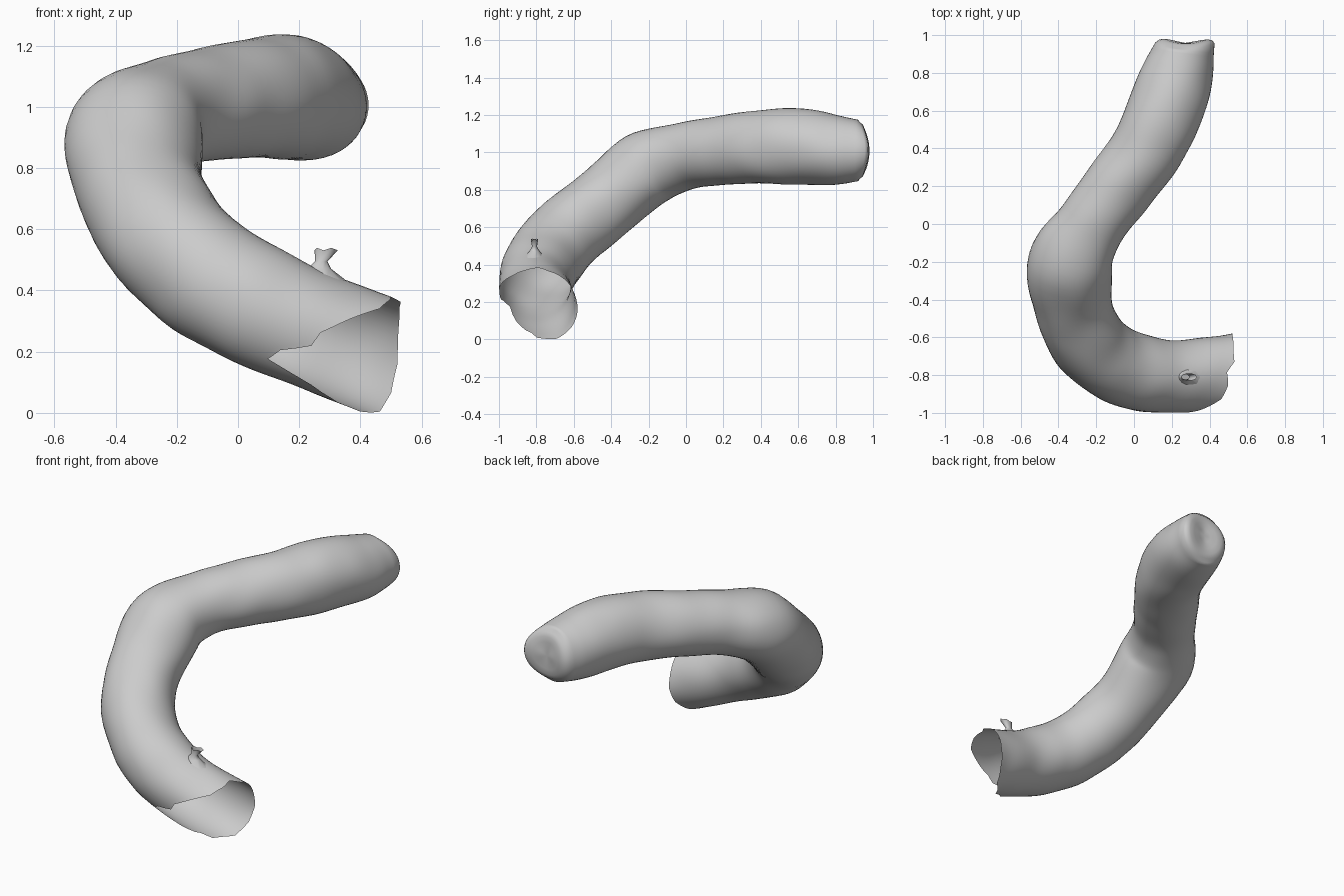
import bpy, bmesh, math
from mathutils import Vector, noise

if "Cube" in bpy.data.objects:
    bpy.data.objects.remove(bpy.data.objects["Cube"])

# Centre line from the closed end to the torn end: x, y, z, radius
PATH = [Vector(p) for p in [
    (0.262, 0.92, 1.01, 0.164), (0.232, 0.80, 1.012, 0.187), (0.165, 0.60, 1.03, 0.203),
    (0.07, 0.40, 1.028, 0.195), (-0.075, 0.20, 1.01, 0.186), (-0.225, 0.0, 0.98, 0.18),
    (-0.33, -0.20, 0.915, 0.203), (-0.324, -0.42, 0.745, 0.197), (-0.25, -0.61, 0.59, 0.203),
    (-0.13, -0.72, 0.468, 0.203), (0.02, -0.785, 0.374, 0.202), (0.20, -0.808, 0.285, 0.19),
    (0.45, -0.79, 0.195, 0.197), (0.60, -0.77, 0.145, 0.20)]]
# Torn rim: angle around the tube -> x of the centre line where the wall stops
RIM = [(-90, .45), (-82, .38), (-76, .37), (-60, .29), (-45, .16), (-30, .18), (-15, .25),
       (0, .26), (20, .32), (45, .405), (70, .435), (95, .43), (100, .475), (120, .485),
       (150, .515), (180, .55), (210, .555), (240, .53), (258, .47), (270, .45)]
SIDES, RINGS = 48, 90
LAST = len(PATH) - 1


def spline(t):
    i = min(int(t), LAST - 1)
    f = t - i
    b, c = PATH[i], PATH[i + 1]
    a = PATH[i - 1] if i else 2 * b - c
    d = PATH[i + 2] if i + 2 <= LAST else 2 * c - b
    return 0.5 * (2 * b + (c - a) * f + (2 * a - 5 * b + 4 * c - d) * f ** 2
                  + (3 * b - a - 3 * c + d) * f ** 3)


def surface(t, ang, scale=1.0, push=0.0):
    p = spline(t)
    # A wide window for the direction keeps the bend free of kinks
    lo, hi = spline(max(t - 0.4, 0)), spline(min(t + 0.4, LAST))
    tan = (hi - lo).to_3d().normalized()
    side = tan.cross(Vector((0, 0, 1))).normalized()
    up = side.cross(tan)
    c = p.to_3d()
    wide = 1 + 0.12 * math.exp(-(t - 6.3) ** 2)      # tube is flattened at the bend
    out = math.cos(ang) * wide * side + math.sin(ang) * up
    bump = 0.009 * noise.noise((c + out * p.w) * 5)
    return c + out * (p.w + bump) * scale - tan * push


def rim_t(ang):
    deg = (math.degrees(ang) + 90) % 360 - 90
    for (a0, x0), (a1, x1) in zip(RIM, RIM[1:]):
        if a0 <= deg <= a1:
            x = x0 + (x1 - x0) * (deg - a0) / (a1 - a0)
            break
    lo, hi = 8.0, float(LAST)
    for _ in range(25):
        mid = (lo + hi) / 2
        lo, hi = (mid, hi) if spline(mid).x < x else (lo, mid)
    return lo


def make_object(name, rings, tip=None):
    bm = bmesh.new()
    rows = [[bm.verts.new(p) for p in ring] for ring in rings]
    n = len(rows[0])
    for r0, r1 in zip(rows, rows[1:]):
        for j in range(n):
            k = (j + 1) % n
            bm.faces.new((r0[j], r0[k], r1[k], r1[j]))
    if tip is not None:
        v = bm.verts.new(tip)
        for j in range(n):
            bm.faces.new((v, rows[0][(j + 1) % n], rows[0][j]))
    bmesh.ops.recalc_face_normals(bm, faces=bm.faces)
    mesh = bpy.data.meshes.new(name)
    bm.to_mesh(mesh)
    bm.free()
    for f in mesh.polygons:
        f.use_smooth = True
    obj = bpy.data.objects.new(name, mesh)
    bpy.context.collection.objects.link(obj)
    return obj


# Bent tube with a dented, two-lobed closed end and a ragged open end
angles = [2 * math.pi * j / SIDES for j in range(SIDES)]
rings = []
for scale, push in [(0.25, 0.043), (0.5, 0.047), (0.7, 0.048), (0.85, 0.040), (0.95, 0.022)]:
    rings.append([surface(0, a, scale, push + scale * (0.018 * math.cos(2 * a)
                  - 0.035 * math.cos(a))) for a in angles])
ends = [rim_t(a) for a in angles]
T0 = 9.0
body = int(RINGS * 0.75)
for i in range(body):
    t = T0 * i / body
    fade = max(0, 1 - t) ** 2      # blends the slanted cap into the tube
    rings.append([surface(t, a, 1, -0.02 * fade * math.cos(a)) for a in angles])
for i in range(RINGS - body + 1):
    u = i / (RINGS - body)
    rings.append([surface(T0 + (e - T0) * u, a) for a, e in zip(angles, ends)])
make_object("bent_tube", rings, surface(0, 0, 0.0, 0.04))

# Small torn flap standing on top near the open end
flap = []
for cx, cz, rx, ry in [(0.26, 0.435, 0.09, 0.06), (0.265, 0.47, 0.04, 0.03),
                       (0.272, 0.495, 0.02, 0.014), (0.292, 0.535, 0.042, 0.02)]:
    ring = []
    for j in range(10):
        a = 2 * math.pi * j / 10
        jag = 0.004 * (-1) ** j if cz > 0.52 else 0
        ring.append(Vector((cx + rx * math.cos(a), -0.81 + ry * math.sin(a), cz + jag)))
    flap.append(ring)
make_object("torn_flap", flap)
